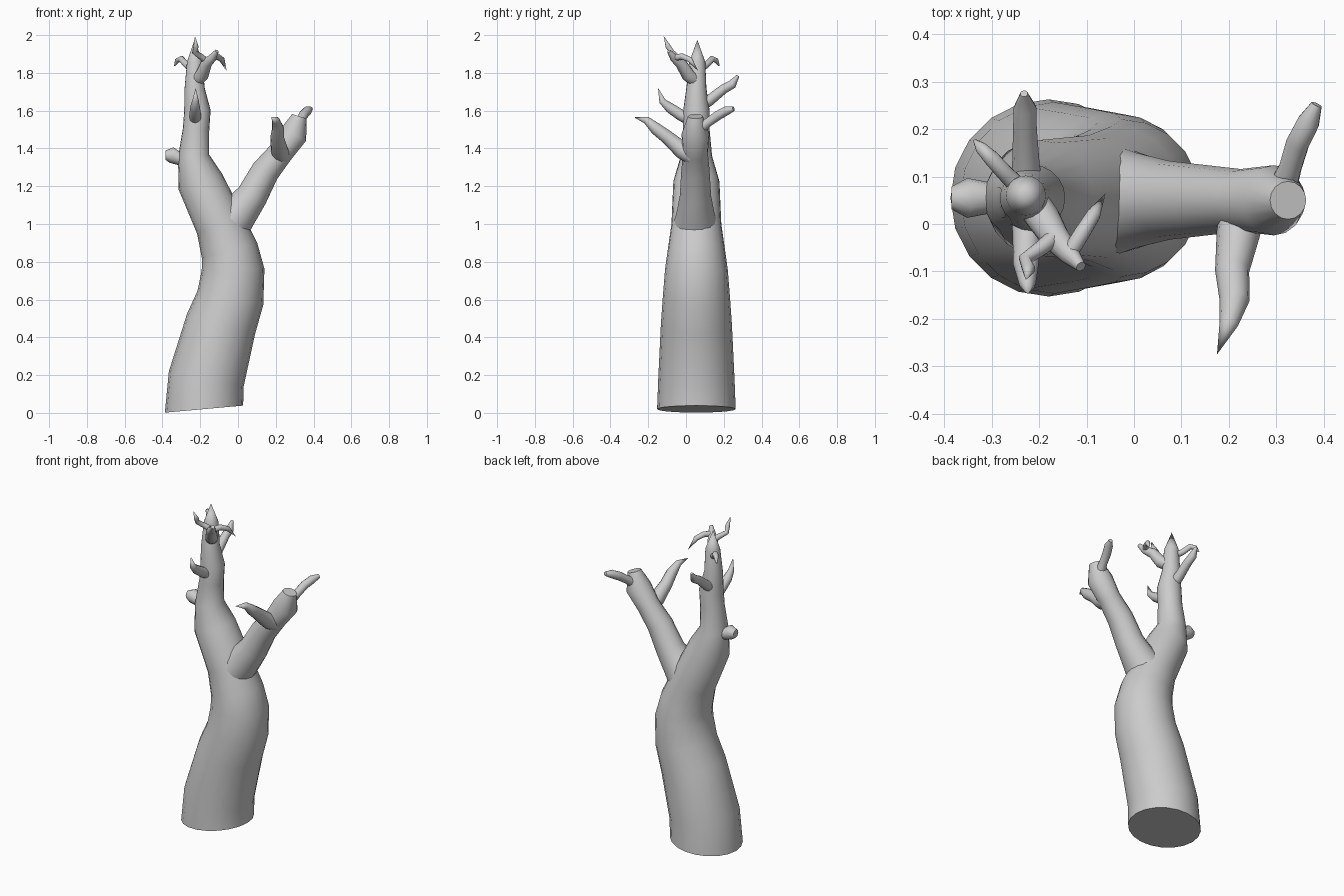
import bpy, bmesh, math
from mathutils import Vector


def limb(name, points, sides=12, start_dir=None, tip=True):
    """Round tapered tube through (x, y, z, radius) points, closed at both ends."""
    bm = bmesh.new()
    pos = [Vector(p[:3]) for p in points]
    rings = []
    n = len(pos)
    ref = None
    for i, p in enumerate(points):
        t = (pos[min(i + 1, n - 1)] - pos[max(i - 1, 0)]).normalized()
        if i == 0 and start_dir:
            t = Vector(start_dir).normalized()
        if ref is None:
            ref = Vector((1, 0, 0)) if abs(t.x) < 0.7 else Vector((0, 1, 0))
        u = (ref - t * ref.dot(t)).normalized()
        v = t.cross(u)
        ref = u
        if i == n - 1 and tip:
            rings.append([bm.verts.new(pos[i])])
            break
        ring = []
        for k in range(sides):
            a = 2 * math.pi * k / sides
            ring.append(bm.verts.new(pos[i] + (u * math.cos(a) + v * math.sin(a)) * p[3]))
        rings.append(ring)
    for a, b in zip(rings, rings[1:]):
        for k in range(sides):
            j = (k + 1) % sides
            if len(b) == 1:
                bm.faces.new((a[k], a[j], b[0]))
            else:
                bm.faces.new((a[k], a[j], b[j], b[k]))
    bm.faces.new(rings[0][::-1])
    if not tip:
        bm.faces.new(rings[-1])
    bmesh.ops.recalc_face_normals(bm, faces=bm.faces)
    mesh = bpy.data.meshes.new(name)
    bm.to_mesh(mesh)
    bm.free()
    obj = bpy.data.objects.new(name, mesh)
    bpy.context.collection.objects.link(obj)
    bpy.ops.object.select_all(action='DESELECT')
    obj.select_set(True)
    bpy.context.view_layer.objects.active = obj
    bpy.ops.object.shade_smooth_by_angle(angle=math.radians(60))
    return obj


# Main trunk, leaning right then back left
Y = 0.055
limb("trunk", [
    (-0.18, Y, 0.02, 0.208), (-0.168, Y, 0.18, 0.202), (-0.09, Y, 0.47, 0.188),
    (-0.04, Y, 0.61, 0.178), (-0.026, Y, 0.76, 0.166), (-0.045, Y, 0.86, 0.152),
    (-0.095, Y, 1.0, 0.132), (-0.2, Y, 1.225, 0.122), (-0.235, Y, 1.36, 0.083),
    (-0.222, Y, 1.5, 0.07), (-0.215, Y, 1.6, 0.07), (-0.23, Y, 1.72, 0.053),
    (-0.228, 0.06, 1.86, 0.042), (-0.23, 0.06, 1.975, 0)],
    sides=20, start_dir=(-0.09, 0, 1))

# Right fork
limb("right_branch", [
    (-0.03, 0.05, 1.02, 0.112), (0.005, 0.05, 1.06, 0.1), (0.075, 0.05, 1.15, 0.083),
    (0.145, 0.05, 1.28, 0.075), (0.225, 0.05, 1.377, 0.066), (0.295, 0.05, 1.475, 0.074),
    (0.325, 0.05, 1.57, 0.04)], sides=16, tip=False)

# Twigs on the right fork
limb("right_front_twig", [
    (0.23, 0.04, 1.36, 0.05), (0.22, -0.02, 1.39, 0.046), (0.207, -0.1, 1.46, 0.036),
    (0.212, -0.16, 1.505, 0.032), (0.2, -0.21, 1.55, 0.02), (0.175, -0.275, 1.565, 0)])
limb("right_back_twig", [
    (0.315, 0.08, 1.51, 0.03), (0.33, 0.12, 1.54, 0.024), (0.345, 0.17, 1.575, 0.025),
    (0.368, 0.215, 1.6, 0.024), (0.385, 0.252, 1.61, 0.012)], tip=False)

# Twigs on the trunk
limb("left_stub", [
    (-0.26, Y, 1.34, 0.034), (-0.31, Y, 1.345, 0.034), (-0.352, Y, 1.365, 0.042),
    (-0.385, Y, 1.365, 0.024)], tip=False)
limb("back_twig", [
    (-0.225, 0.07, 1.625, 0.036), (-0.228, 0.125, 1.655, 0.029), (-0.23, 0.2, 1.715, 0.025),
    (-0.23, 0.245, 1.74, 0.024), (-0.232, 0.275, 1.785, 0.008)], tip=False)
limb("front_twig", [
    (-0.225, 0.03, 1.55, 0.034), (-0.226, -0.03, 1.578, 0.03), (-0.228, -0.085, 1.615, 0.027),
    (-0.225, -0.125, 1.65, 0.018), (-0.224, -0.148, 1.72, 0)])

# Crown branch and its forks
limb("crown_branch", [
    (-0.215, 0.045, 1.765, 0.036), (-0.19, 0.01, 1.79, 0.036), (-0.165, -0.03, 1.855, 0.03),
    (-0.135, -0.065, 1.88, 0.022), (-0.112, -0.09, 1.915, 0.011)], tip=False)
limb("crown_right_twig", [
    (-0.135, -0.06, 1.88, 0.017), (-0.11, -0.02, 1.887, 0.017),
    (-0.085, 0.02, 1.87, 0.015), (-0.06, 0.065, 1.81, 0)])
limb("crown_front_twig", [
    (-0.165, -0.025, 1.86, 0.018), (-0.195, -0.05, 1.885, 0.016),
    (-0.23, -0.075, 1.91, 0.014), (-0.222, -0.095, 1.94, 0.014), (-0.228, -0.118, 1.995, 0)])
limb("crown_back_twig", [
    (-0.24, 0.075, 1.825, 0.02), (-0.27, 0.105, 1.84, 0.018),
    (-0.302, 0.14, 1.875, 0.017), (-0.322, 0.16, 1.865, 0.013), (-0.335, 0.175, 1.838, 0.004)], tip=False)
